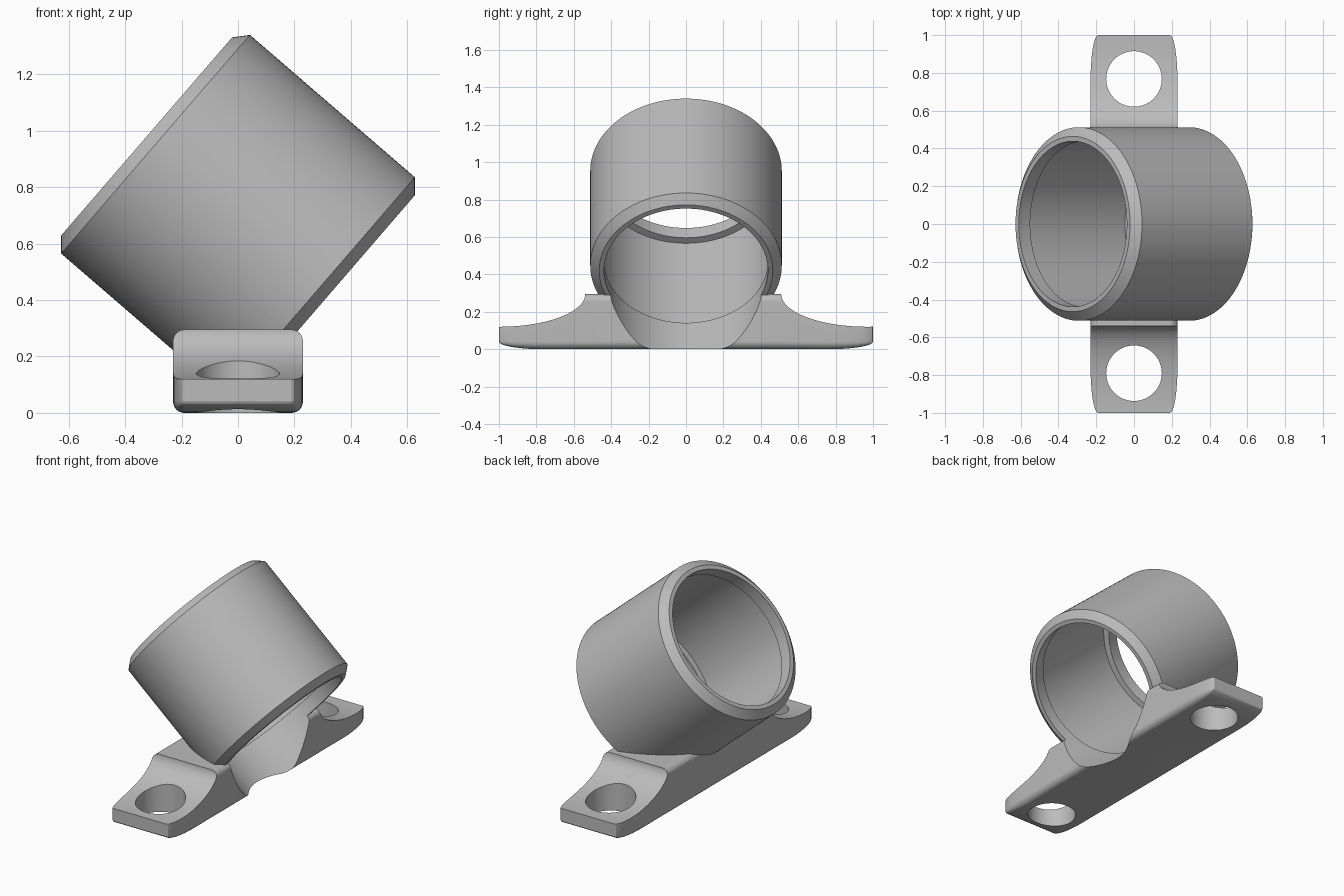
import bpy
import bmesh
import math
from mathutils import Matrix, Vector

if "Cube" in bpy.data.objects:
    bpy.data.objects.remove(bpy.data.objects["Cube"], do_unlink=True)

grey = bpy.data.materials.new("plain grey")
grey.use_nodes = True
grey.diffuse_color = (0.5, 0.5, 0.5, 1)
grey.node_tree.nodes["Principled BSDF"].inputs["Base Color"].default_value = (0.5, 0.5, 0.5, 1)

# Tube axis: tilted in the xz plane, opening up towards -x
TILT = Matrix.Translation((0, 0, 0.70)) @ Matrix.Rotation(math.radians(-49.2), 4, 'Y')


def make_object(name, bm):
    bmesh.ops.recalc_face_normals(bm, faces=bm.faces)
    mesh = bpy.data.meshes.new(name)
    bm.to_mesh(mesh)
    bm.free()
    mesh.materials.append(grey)
    obj = bpy.data.objects.new(name, mesh)
    bpy.context.collection.objects.link(obj)
    return obj


def lathe(name, profile, matrix, steps=128):
    """Solid of revolution from (radius, height) points that start and end on the axis."""
    bm = bmesh.new()
    verts = [bm.verts.new((r, 0, h)) for r, h in profile]
    edges = [bm.edges.new(pair) for pair in zip(verts, verts[1:])]
    bmesh.ops.spin(bm, geom=verts + edges, cent=(0, 0, 0), axis=(0, 0, 1),
                   angle=math.tau, steps=steps, use_duplicate=False)
    bmesh.ops.remove_doubles(bm, verts=bm.verts, dist=1e-5)
    bmesh.ops.transform(bm, matrix=matrix, verts=bm.verts)
    return make_object(name, bm)


def cylinder(name, matrix):
    bm = bmesh.new()
    bmesh.ops.create_cone(bm, cap_ends=True, segments=128, radius1=1, radius2=1,
                          depth=1, matrix=matrix)
    return make_object(name, bm)


def combine(target, tool, operation):
    """Apply a boolean and throw the tool away."""
    tool.hide_render = True
    mod = target.modifiers.new(operation, 'BOOLEAN')
    mod.operation = operation
    mod.solver = 'EXACT'
    mod.object = tool
    bpy.context.view_layer.objects.active = target
    bpy.ops.object.modifier_apply(modifier=mod.name)
    bpy.data.objects.remove(tool, do_unlink=True)


# Base: rounded bar, stretched lengthways so its end rounding is long and shallow
STRETCH = 6
bm = bmesh.new()
bmesh.ops.create_cube(bm, size=1, matrix=Matrix.Diagonal((0.46, 2 / STRETCH, 0.295, 1)))
bmesh.ops.bevel(bm, geom=bm.edges[:], offset=0.04, segments=8, profile=0.5, affect='EDGES')
bmesh.ops.scale(bm, vec=(1, STRETCH, 1), verts=bm.verts)
bmesh.ops.translate(bm, vec=(0, 0, 0.1475), verts=bm.verts)
holder = make_object("tilted_ring_bracket", bm)

# Concave sweeps and screw holes at both ends
for end_y, hole_y in ((-1.0, -0.79), (0.97, 0.768)):
    sweep = (Matrix.Translation((0, end_y, 0.295)) @ Matrix.Diagonal((1, 0.461, 0.175, 1))
             @ Matrix.Rotation(math.pi / 2, 4, 'Y'))
    combine(holder, cylinder("sweep_cutter", sweep), 'DIFFERENCE')
    hole = Matrix.Translation((0, hole_y, 0.1)) @ Matrix.Diagonal((0.147, 0.147, 1, 1))
    combine(holder, cylinder("hole_cutter", hole), 'DIFFERENCE')

# Tube: chamfered at both rims
END, RIM, SHOULDER = 0.428, 0.464, 0.386
tube = lathe("tube", [(0, END), (RIM, END), (0.512, SHOULDER), (0.512, -SHOULDER),
                      (RIM, -END), (0, -END)], TILT)
combine(holder, tube, 'UNION')

# Bore: wider in the middle, leaving a lip at each end, and running on through the base
LIP, WIDE, LEDGE = 0.438, 0.477, 0.348
bore = lathe("bore_cutter", [(0, 0.7), (LIP, 0.7), (LIP, LEDGE), (WIDE, LEDGE),
                             (WIDE, -LEDGE), (LIP, -LEDGE), (LIP, -1), (0, -1)], TILT)
combine(holder, bore, 'DIFFERENCE')

# Smooth shading with crisp edges
bpy.ops.object.select_all(action='DESELECT')
holder.select_set(True)
bpy.context.view_layer.objects.active = holder
bpy.ops.object.shade_smooth_by_angle(angle=math.radians(25))
